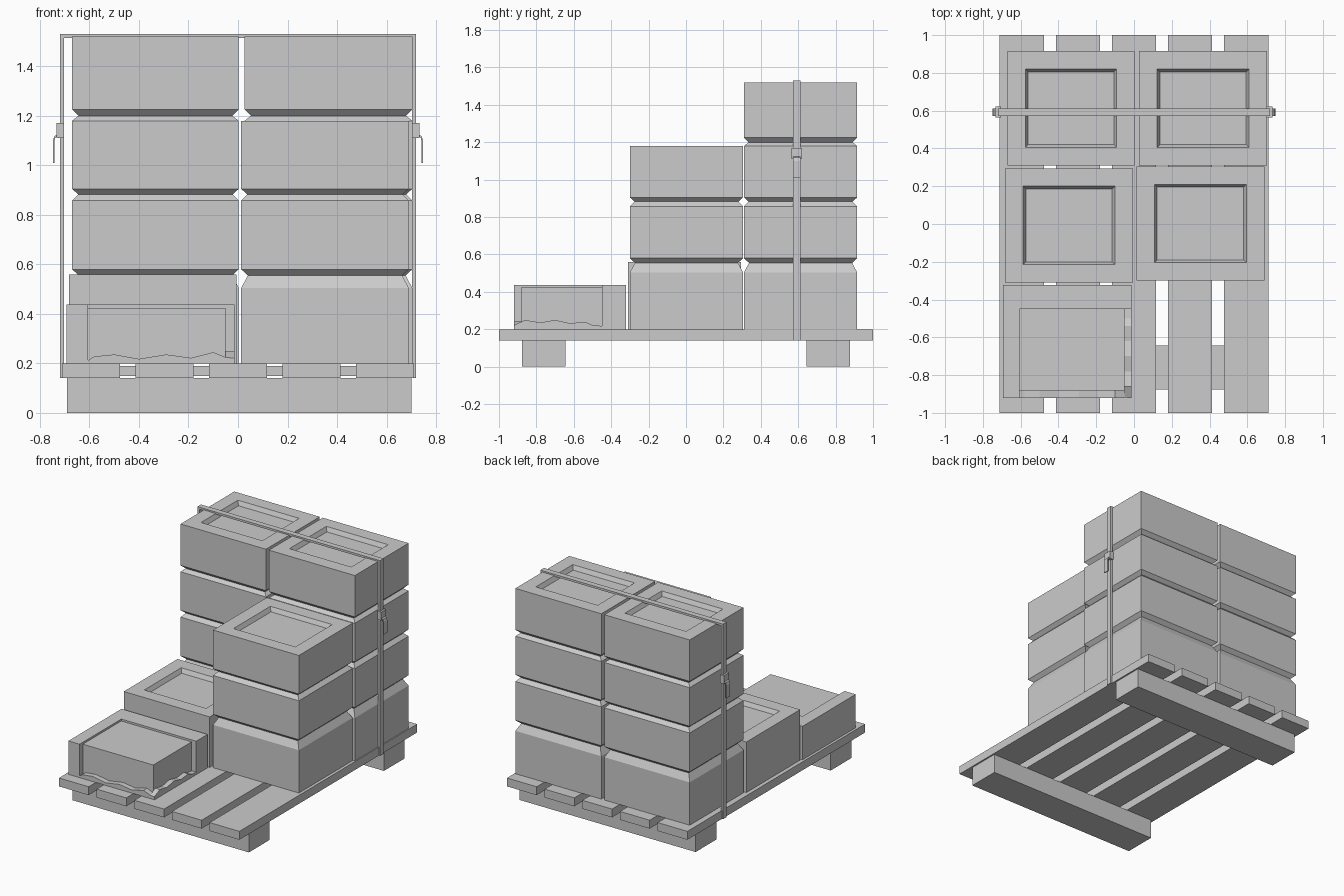
import bpy, bmesh
from mathutils import Vector

default = bpy.data.objects.get("Cube")
if default:
    bpy.data.objects.remove(default, do_unlink=True)

GREY = (0.6, 0.6, 0.6, 1.0)
grey = bpy.data.materials.new("plain_grey")
grey.use_nodes = True
grey.diffuse_color = GREY
grey.node_tree.nodes["Principled BSDF"].inputs["Base Color"].default_value = GREY


def finish(name, bm):
    bmesh.ops.recalc_face_normals(bm, faces=bm.faces)
    mesh = bpy.data.meshes.new(name)
    bm.to_mesh(mesh)
    bm.free()
    mesh.materials.append(grey)
    obj = bpy.data.objects.new(name, mesh)
    bpy.context.collection.objects.link(obj)
    return obj


def block(name, x, y, z):
    """Plain cuboid between the given (low, high) ranges."""
    bm = bmesh.new()
    bmesh.ops.create_cube(bm, size=1)
    low, high = (Vector(v) for v in zip(x, y, z))
    for v in bm.verts:
        v.co = (low + high) / 2 + v.co * (high - low)
    return finish(name, bm)


def lofted(name, x, y, rings):
    """Stack of rectangles, each given as (height, inset), capped at both ends."""
    bm = bmesh.new()
    previous = None
    for z, i in rings:
        ring = [bm.verts.new((px, py, z)) for px, py in (
            (x[0] + i, y[0] + i), (x[1] - i, y[0] + i),
            (x[1] - i, y[1] - i), (x[0] + i, y[1] - i))]
        if previous is None:
            bm.faces.new(ring)
        else:
            for k in range(4):
                n = (k + 1) % 4
                bm.faces.new((previous[k], previous[n], ring[n], ring[k]))
        previous = ring
    bm.faces.new(previous)
    return finish(name, bm)


def prism(name, outline, axis, low, high):
    """Extrude a 2D outline along x (0), y (1) or z (2)."""
    bm = bmesh.new()
    verts = []
    for a, b in outline:
        co = [a, b]
        co.insert(axis, low)
        verts.append(bm.verts.new(co))
    face = bm.faces.new(verts)
    new = bmesh.ops.extrude_face_region(bm, geom=[face])["geom"]
    shift = Vector((0, 0, 0))
    shift[axis] = high - low
    bmesh.ops.translate(bm, vec=shift, verts=[g for g in new if isinstance(g, bmesh.types.BMVert)])
    return finish(name, bm)


# Pallet: five slats on two bearers
for n in range(5):
    cx = (n - 2) * 0.297
    block(f"pallet_slat_{n + 1}", (cx - 0.117, cx + 0.117), (-1, 1), (0.14, 0.2))
for name, cy in (("front", -0.76), ("back", 0.76)):
    block(f"{name}_bearer", (-0.69, 0.7), (cy - 0.117, cy + 0.117), (0, 0.14))

# Crate stacks with pinched joints and a recessed lid
JOINTS = [((0.505, 0), (0.555, 0.027), (0.58, 0)),
          ((0.857, 0), (0.882, 0.025), (0.905, 0)),
          ((1.18, 0), (1.2, 0.025), (1.225, 0))]


def crate_stack(name, x, y, top, joints):
    rings = [(0.2, 0)]
    for joint in JOINTS[:joints]:
        rings += joint
    rings += [(top, 0), (top, 0.095), (top - 0.03, 0.11)]
    lofted(name, x, y, rings)


crate_stack("back_right_crates", (-0.67, 0.003), (0.31, 0.915), 1.52, 3)
crate_stack("back_left_crates", (0.027, 0.704), (0.31, 0.915), 1.52, 3)
crate_stack("middle_left_crates", (0.013, 0.69), (-0.3, 0.305), 1.18, 2)
crate_stack("middle_right_crate", (-0.683, -0.006), (-0.31, 0.295), 0.56, 0)

# Torn carton: L-shaped remaining walls, contents and ragged lower edges
X0, X1, Y0, Y1 = -0.693, -0.014, -0.92, -0.322
prism("carton_walls", [(X0, Y0), (-0.605, Y0), (-0.605, -0.45), (X1, -0.45), (X1, Y1), (X0, Y1)],
      2, 0.2, 0.438)
block("carton_contents", (-0.605, -0.05), (-0.882, -0.45), (0.2, 0.424))
front_tear = [(X1, 0.22), (-0.05, 0.225), (-0.1, 0.245), (-0.19, 0.222), (-0.29, 0.236),
              (-0.4, 0.218), (-0.5, 0.236), (-0.58, 0.228), (-0.605, 0.213)]
prism("front_torn_edge", [(-0.605, 0.2), (X1, 0.2)] + front_tear, 1, Y0, -0.882)
side_tear = [(-0.45, 0.218), (-0.5, 0.222), (-0.54, 0.24), (-0.62, 0.232), (-0.7, 0.25),
             (-0.78, 0.236), (-0.86, 0.25), (Y0, 0.222)]
prism("side_torn_edge", [(Y0, 0.2), (-0.45, 0.2)] + side_tear, 0, -0.05, X1)

# Strap around the back stacks
SY = (0.572, 0.612)
block("strap_top", (-0.72, 0.72), SY, (1.515, 1.53))
block("strap_bottom", (-0.72, 0.72), SY, (0.15, 0.19))
for side, s in (("left", 1), ("right", -1)):
    def span(a, b):
        return tuple(sorted((s * a, s * b)))
    block(f"strap_{side}", span(0.703, 0.72), SY, (0.14, 1.53))
    block(f"{side}_buckle", span(0.703, 0.733), (0.563, 0.621), (1.11, 1.17))
    # Hooked loose end hanging from the buckle
    hook = [(0.73, 1.125), (0.742, 1.118), (0.748, 1.1), (0.748, 1.01),
            (0.741, 1.01), (0.741, 1.1), (0.738, 1.112), (0.73, 1.117)]
    prism(f"{side}_strap_tail", [(s * a, b) for a, b in hook], 1, *SY)
